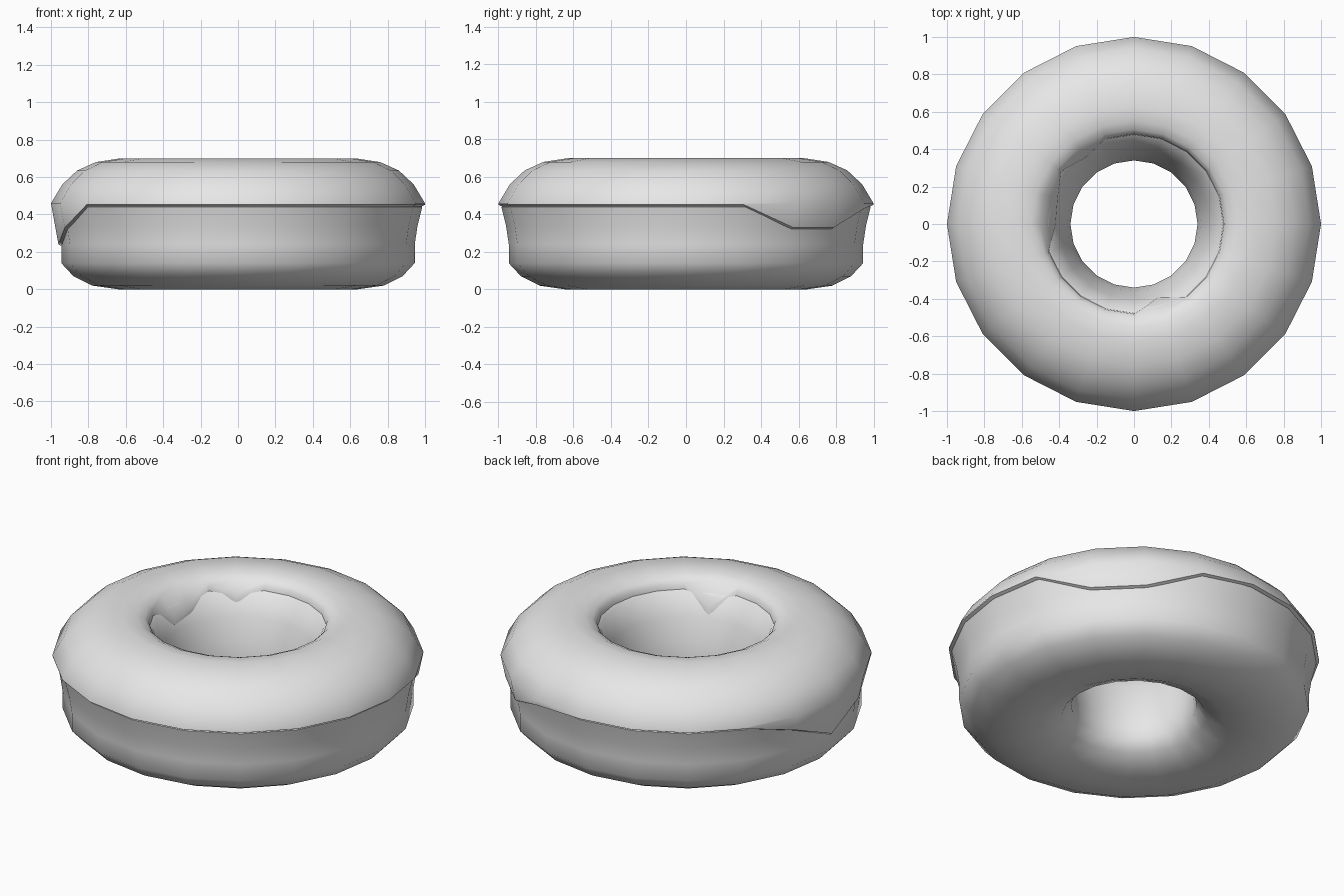
import bpy
import bmesh
from math import cos, sin, radians

if "Cube" in bpy.data.objects:
    bpy.data.objects.remove(bpy.data.objects["Cube"], do_unlink=True)

SEGMENTS = 20
STEP = 360 // SEGMENTS

grey = bpy.data.materials.new("plain_grey")
grey.use_nodes = True
grey.diffuse_color = (0.8, 0.8, 0.8, 1)
grey.node_tree.nodes["Principled BSDF"].inputs["Base Color"].default_value = (0.8, 0.8, 0.8, 1)


def revolve(name, profile_at, closed):
    """Sweep a (radius, height) profile, which may vary with the angle, round z."""
    bm = bmesh.new()
    rings = []
    for i in range(SEGMENTS):
        a = radians(i * STEP)
        rings.append([bm.verts.new((r * cos(a), r * sin(a), z))
                      for r, z in profile_at(i * STEP)])
    count = len(rings[0])
    for i, ring in enumerate(rings):
        after = rings[(i + 1) % SEGMENTS]
        for j in range(count if closed else count - 1):
            k = (j + 1) % count
            bm.faces.new((ring[j], after[j], after[k], ring[k]))
    mesh = bpy.data.meshes.new(name)
    bm.to_mesh(mesh)
    bm.free()
    mesh.materials.append(grey)
    obj = bpy.data.objects.new(name, mesh)
    bpy.context.collection.objects.link(obj)
    bpy.ops.object.select_all(action="DESELECT")
    obj.select_set(True)
    bpy.context.view_layer.objects.active = obj
    bpy.ops.object.shade_smooth_by_angle(angle=radians(50))
    return obj


# Dough: outer wall from the bottom up, hidden crown, then down the hole
OUTER = [(0.64, 0), (0.78, 0.02), (0.88, 0.07), (0.945, 0.14), (0.945, 0.24),
         (0.96, 0.34), (0.985, 0.44)]
CROWN = [(0.91, 0.54), (0.82, 0.62), (0.64, 0.66), (0.53, 0.65)]
INNER = [(0.46, 0.61), (0.405, 0.49), (0.36, 0.36), (0.34, 0.24), (0.34, 0.14),
         (0.39, 0.07), (0.50, 0.02)]


def along(points, value, axis):
    """Interpolate the other coordinate of a profile at a given value."""
    for p, q in zip(points, points[1:]):
        low, high = sorted((p[axis], q[axis]))
        if low <= value <= high and high > low:
            t = (value - p[axis]) / (q[axis] - p[axis])
            return p[1 - axis] + t * (q[1 - axis] - p[1 - axis])
    return points[0][1 - axis]


revolve("dough", lambda angle: OUTER + CROWN + INNER, True)

# Icing: drips set the height of the outer rim and the radius of the inner rim
OUTER_DRIP = {36: 0.33, 54: 0.33, 72: 0.43, 162: 0.37, 180: 0.24, 198: 0.33}
INNER_DRIP = {126: 0.44, 162: 0.43, 180: 0.42, 288: 0.415}
ICING_TOP = [(1.0, 0.46), (0.94, 0.56), (0.86, 0.635), (0.76, 0.68),
             (0.63, 0.70), (0.55, 0.692), (0.505, 0.672)]


def icing_profile(angle):
    z = OUTER_DRIP.get(angle, 0.452)
    wall = along(OUTER[3:], min(z, 0.44), 1)
    outer = [(wall - 0.01, z - 0.012), (wall + 0.015, z)]
    r = INNER_DRIP.get(angle, 0.482)
    height = 0.65 if r > 0.46 else along(INNER, r, 0) + 0.03
    inner = [(r, height), (r - 0.005, height - 0.035), (r + 0.025, height - 0.045)]
    return outer + ICING_TOP + inner


revolve("icing", icing_profile, False)
